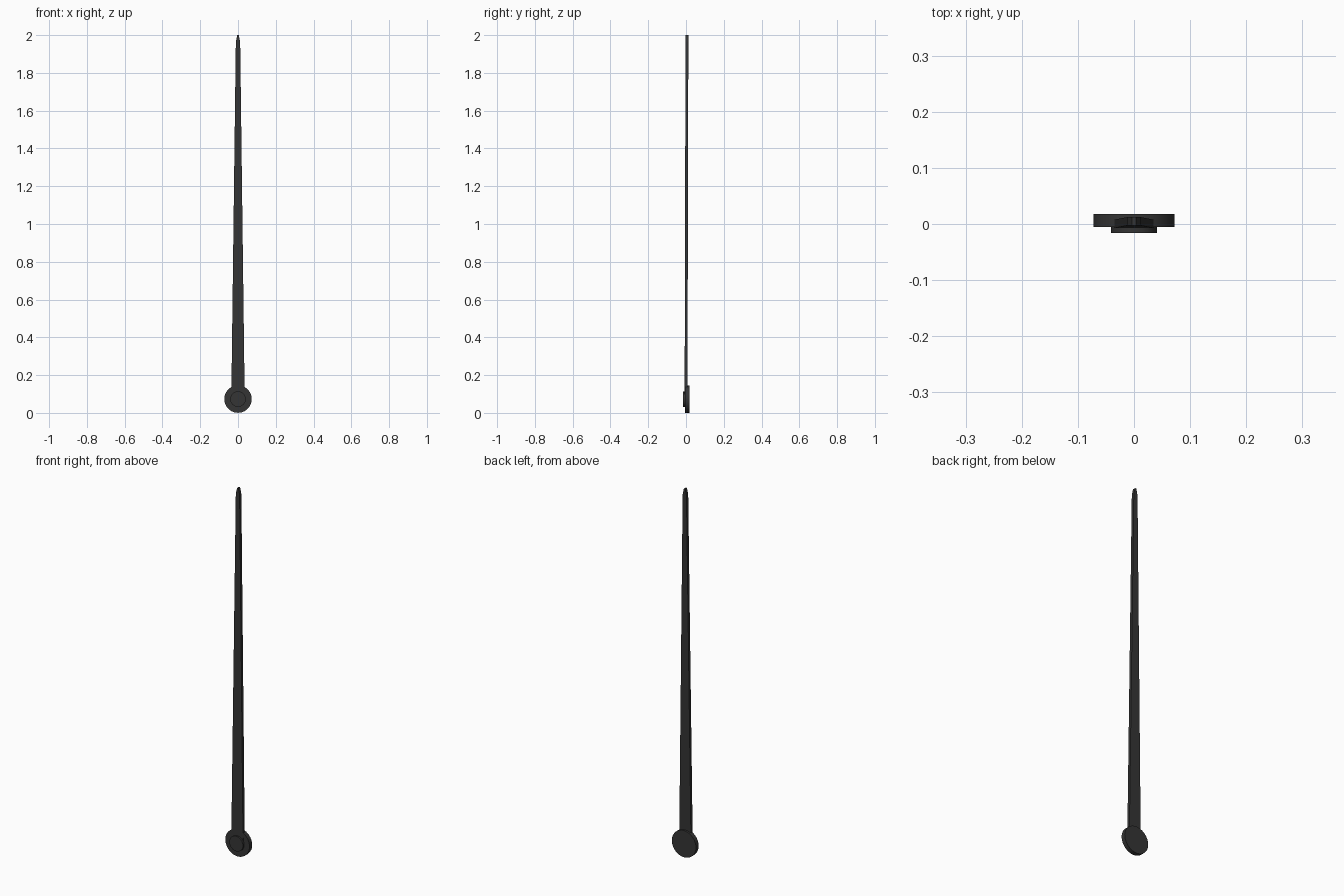
import bpy, bmesh, math

if "Cube" in bpy.data.objects:
    bpy.data.objects.remove(bpy.data.objects["Cube"])

HUB_Z = 0.073


def finish(bm, name):
    bmesh.ops.recalc_face_normals(bm, faces=bm.faces)
    mesh = bpy.data.meshes.new(name)
    bm.to_mesh(mesh)
    bm.free()
    obj = bpy.data.objects.new(name, mesh)
    bpy.context.collection.objects.link(obj)
    mat = bpy.data.materials.get("dark_metal") or bpy.data.materials.new("dark_metal")
    mat.diffuse_color = (0.035, 0.035, 0.035, 1)
    mat.use_nodes = True
    mat.node_tree.nodes["Principled BSDF"].inputs["Base Color"].default_value = mat.diffuse_color
    mesh.materials.append(mat)
    return obj


def disc(name, radius, y0, y1, sides=48):
    # Round plate facing the front, spanning y0 to y1
    bm = bmesh.new()
    ring = [bm.verts.new((radius * math.cos(i * math.tau / sides), y0,
                          HUB_Z + radius * math.sin(i * math.tau / sides)))
            for i in range(sides)]
    face = bm.faces.new(ring)
    ext = bmesh.ops.extrude_face_region(bm, geom=[face])
    bmesh.ops.translate(bm, vec=(0, y1 - y0, 0),
                        verts=[v for v in ext["geom"] if isinstance(v, bmesh.types.BMVert)])
    # The extrusion keeps the front cap, so both ends are closed
    if not face.is_valid or len(bm.faces) < sides + 2:
        bm.faces.new(ring)
    obj = finish(bm, name)
    for p in obj.data.polygons:
        p.use_smooth = len(p.vertices) == 4
    obj.data.set_sharp_from_angle(angle=math.radians(30))
    return obj


# Hub plate and the small raised cap in front of it
disc("hub_plate", 0.0725, -0.005, 0.018)
disc("hub_cap", 0.041, -0.016, -0.004)

# Tapered needle: (half width, z), leaning back very slightly toward the tip
profile = [(0.0355, 0.075), (0.0115, 1.965), (0.004, 2.0)]
outline = profile + [(-x, z) for x, z in reversed(profile)]
bm = bmesh.new()
layers = [[bm.verts.new((x, y + 0.0025 * z, z)) for x, z in outline]
          for y in (-0.0075, 0.0075)]
front, back = layers
bm.faces.new(front)
bm.faces.new(back[::-1])
n = len(outline)
for i in range(n):
    j = (i + 1) % n
    bm.faces.new((front[i], front[j], back[j], back[i]))
finish(bm, "needle")
